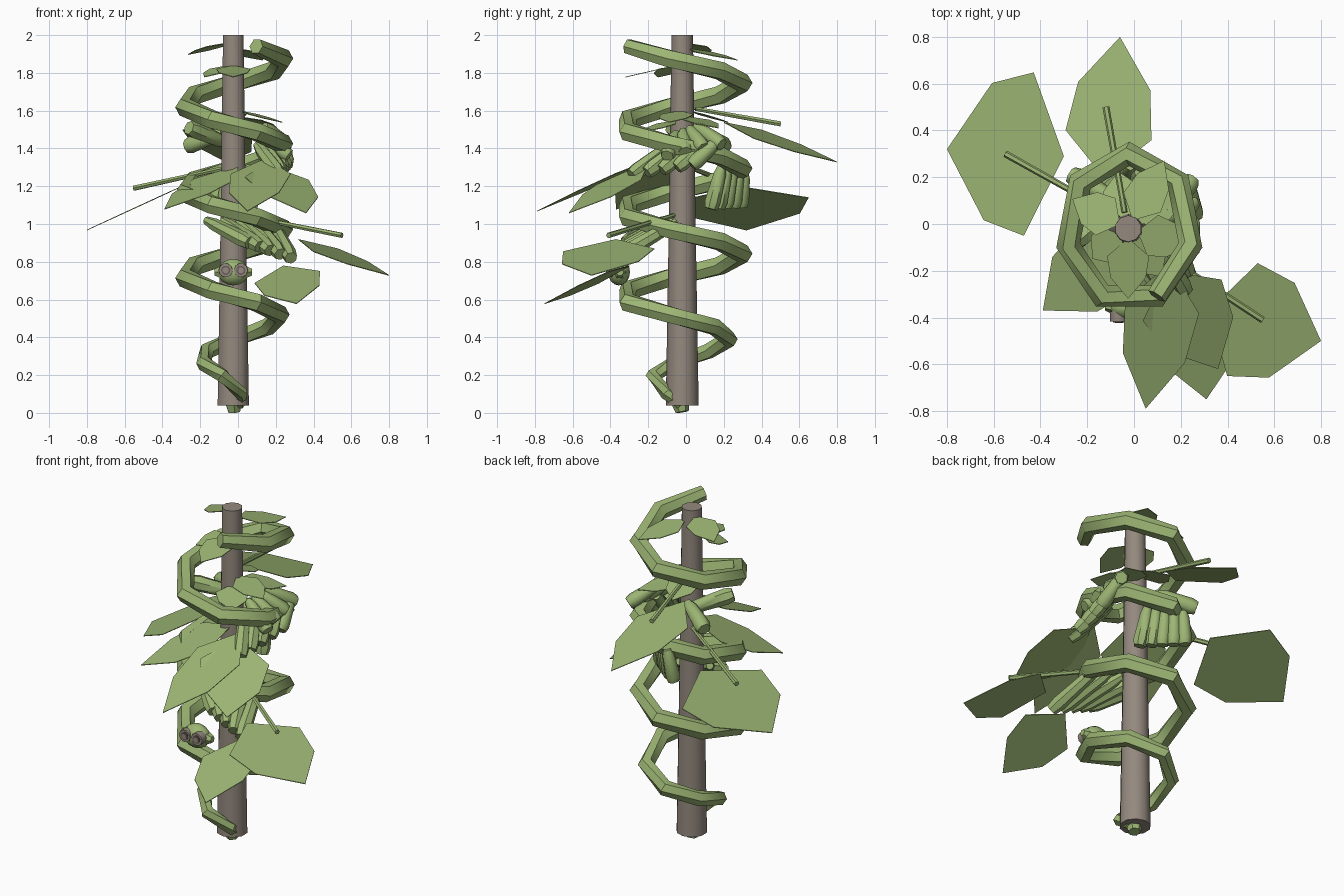
import bpy, bmesh, math
from mathutils import Vector as V

if "Cube" in bpy.data.objects:
    bpy.data.objects.remove(bpy.data.objects["Cube"])


def material(name, rgb):
    m = bpy.data.materials.new(name)
    m.diffuse_color = (*rgb, 1)
    m.use_nodes = True
    m.node_tree.nodes["Principled BSDF"].inputs["Base Color"].default_value = m.diffuse_color
    return m


GREEN = material("leaf green", (0.335, 0.465, 0.175))
BARK = material("grey brown bark", (0.295, 0.25, 0.21))
DARK = material("dark brown", (0.14, 0.11, 0.10))


def finish(bm, name, mat, smooth=True):
    bmesh.ops.recalc_face_normals(bm, faces=bm.faces)
    me = bpy.data.meshes.new(name)
    bm.to_mesh(me)
    bm.free()
    me.materials.append(mat)
    ob = bpy.data.objects.new(name, me)
    bpy.context.collection.objects.link(ob)
    if smooth:
        bpy.ops.object.select_all(action='DESELECT')
        ob.select_set(True)
        bpy.context.view_layer.objects.active = ob
        bpy.ops.object.shade_smooth_by_angle(angle=math.radians(50))
    return ob


def tube(name, pts, radii, sides=6, mat=GREEN):
    """Capped tube through points with a radius at each point."""
    pts = [V(p) for p in pts]
    bm = bmesh.new()
    rings = []
    for i, p in enumerate(pts):
        t = (pts[min(i + 1, len(pts) - 1)] - pts[max(i - 1, 0)]).normalized()
        ref = V((1, 0, 0)) if abs(t.z) > 0.99 else V((0, 0, 1))
        a = t.cross(ref).normalized()
        b = a.cross(t)
        angles = [math.tau * k / sides for k in range(sides)]
        rings.append([bm.verts.new(p + radii[i] * (a * math.cos(q) + b * math.sin(q)))
                      for q in angles])
    for r, s in zip(rings, rings[1:]):
        for k in range(sides):
            n = (k + 1) % sides
            bm.faces.new((r[k], r[n], s[n], s[k]))
    bm.faces.new(rings[0])
    bm.faces.new(rings[-1])
    return finish(bm, name, mat)


def leaf(name, base, tip, width, roll=0.0):
    """Thin six-sided leaf blade; roll lifts the edge on its right-hand side."""
    base, tip = V(base), V(tip)
    d = tip - base
    side = (d.cross(V((0, 0, 1))).normalized() + V((0, 0, roll))) * width
    outline = [(0, 0), (0.3, 0.5), (0.65, 0.42), (1, 0), (0.65, -0.42), (0.3, -0.5)]
    bm = bmesh.new()
    top = bm.faces.new([bm.verts.new(base + d * u + side * w) for u, w in outline])
    ext = bmesh.ops.extrude_face_region(bm, geom=[top])
    for v in ext["geom"]:
        if isinstance(v, bmesh.types.BMVert):
            v.co.z -= 0.004
    return finish(bm, name, GREEN, smooth=False)


def pods(name, starts, ends, count, r=0.043):
    """Row of hanging pods, interpolated between the first and the last."""
    s0, s1, e0, e1 = (V(p) for p in (*starts, *ends))
    for i in range(count):
        f = i / max(count - 1, 1)
        s, e = s0.lerp(s1, f), e0.lerp(e1, f)
        path = [s.lerp(e, k) for k in (0, 0.2, 0.85, 1)]
        tube(f"{name}_{i + 1}", path, [r * 0.5, r * 0.8, r, r * 0.8], 7)


# Support pole
tube("pole", [(-0.025, -0.02, 0.04), (-0.025, -0.02, 1.0), (-0.025, -0.02, 2.0)],
     [0.087, 0.071, 0.057], 10, BARK)

# Climbing vine: starts inside the pole and winds upward, seven bends per turn
path, radii = [(0.01, -0.03, 0.04), (0.02, -0.10, 0.10)], [0.025, 0.035]
STEPS = 7
for i in range(28):
    t = (i + 0.5) / STEPS
    a = -math.pi / 2 - math.tau * t
    grow = min(1, 0.50 + 0.50 * t / 0.9)
    path.append((-0.02 + 0.268 * grow * math.cos(a),
                 -0.02 + 0.320 * grow * math.sin(a), 0.165 + 0.452 * t))
    radii.append(0.038 + 0.014 * min(1, t))
radii[-1] = 0.042
tube("vine", path, radii, 6)
tube("root", [(-0.025, -0.03, 0.06), (-0.02, -0.02, 0.005)], [0.05, 0.035], 6)

# Large leaves: base, tip, width, roll
BIG = [
    ((-0.30, 0.29, 1.20), (-0.80, 0.32, 0.97), 0.70, 0.03),
    ((-0.13, 0.20, 1.54), (-0.06, 0.80, 1.33), 0.37, -0.12),
    ((0.32, -0.37, 0.92), (0.80, -0.50, 0.73), 0.50, -0.03),
    ((0.15, -0.17, 1.35), (0.05, -0.79, 1.07), 0.32, 0),
    ((0.00, -0.05, 1.31), (-0.39, -0.37, 1.08), 0.36, 0),
    ((0.14, -0.20, 1.32), (0.36, -0.62, 1.06), 0.38, 0.04),
    ((0.24, -0.30, 0.78), (0.31, -0.75, 0.58), 0.35, -0.18),
]
for i, spec in enumerate(BIG):
    leaf(f"large_leaf_{i + 1}", *spec)

# Small upper leaves radiating from the pole: direction, length, height
SMALL = [(152, 0.27, 1.96), (62, 0.33, 1.93), (-90, 0.30, 1.84), (-140, 0.20, 1.84),
         (-15, 0.27, 1.60), (40, 0.30, 1.57), (100, 0.25, 1.60), (-55, 0.25, 1.55)]
for i, (deg, length, z) in enumerate(SMALL):
    c, s = math.cos(math.radians(deg)), math.sin(math.radians(deg))
    leaf(f"small_leaf_{i + 1}", (-0.025 + 0.04 * c, -0.02 + 0.04 * s, z),
         (-0.025 + length * c, -0.02 + length * s, z - 0.06), 0.18)

# Leaf stalks
for i, (a, b) in enumerate([((-0.05, 0.02, 1.30), (-0.55, 0.30, 1.19)),
                            ((-0.04, 0.05, 1.61), (-0.12, 0.50, 1.53)),
                            ((0.00, -0.05, 1.05), (0.55, -0.41, 0.94))]):
    tube(f"stalk_{i + 1}", [a, b], [0.012, 0.015], 6)

# Hanging pod clusters
pods("rear_pod", ((0.06, 0.19, 1.31), (-0.09, 0.31, 1.28)),
     ((0.07, 0.13, 1.08), (-0.12, 0.29, 1.09)), 5)
pods("right_pod", ((0.23, 0.18, 1.45), (0.10, -0.08, 1.42)),
     ((0.26, 0.03, 1.31), (0.22, -0.29, 1.26)), 5)
pods("right_upper_pod", ((0.14, 0.05, 1.52), (0.10, -0.05, 1.48)),
     ((0.25, 0.19, 1.42), (0.27, -0.10, 1.36)), 4)
pods("front_pod", ((-0.17, -0.13, 1.02), (0.18, -0.05, 1.01)),
     ((0.06, -0.32, 0.90), (0.28, -0.37, 0.82)), 5)
pods("left_pod", ((-0.07, 0.08, 1.43), (-0.08, 0.10, 1.48)),
     ((-0.26, -0.08, 1.51), (-0.27, 0.21, 1.41)), 2, 0.047)

# Round bud with a pair of ringed eyes
bm = bmesh.new()
bmesh.ops.create_uvsphere(bm, u_segments=12, v_segments=8, radius=0.078)
for v in bm.verts:
    v.co = V((v.co.x * 1.05, v.co.y * 0.75, v.co.z * 0.9)) + V((-0.025, -0.355, 0.745))
finish(bm, "bud", GREEN)
for side in (-1, 1):
    x = -0.025 + side * 0.04
    tube("eye_ring", [(x, -0.375, 0.755), (x, -0.418, 0.755)], [0.038, 0.037], 10, BARK)
    tube("eye_centre", [(x, -0.415, 0.755), (x, -0.421, 0.755)], [0.025, 0.025], 10, DARK)
    tube("pupil", [(x, -0.420, 0.755), (x, -0.424, 0.755)], [0.017, 0.017], 8, BARK)
    tube("bud_ear", [(-0.025 + side * 0.07, -0.35, 0.745),
                     (-0.025 + side * 0.10, -0.35, 0.745)], [0.035, 0.02], 6)
